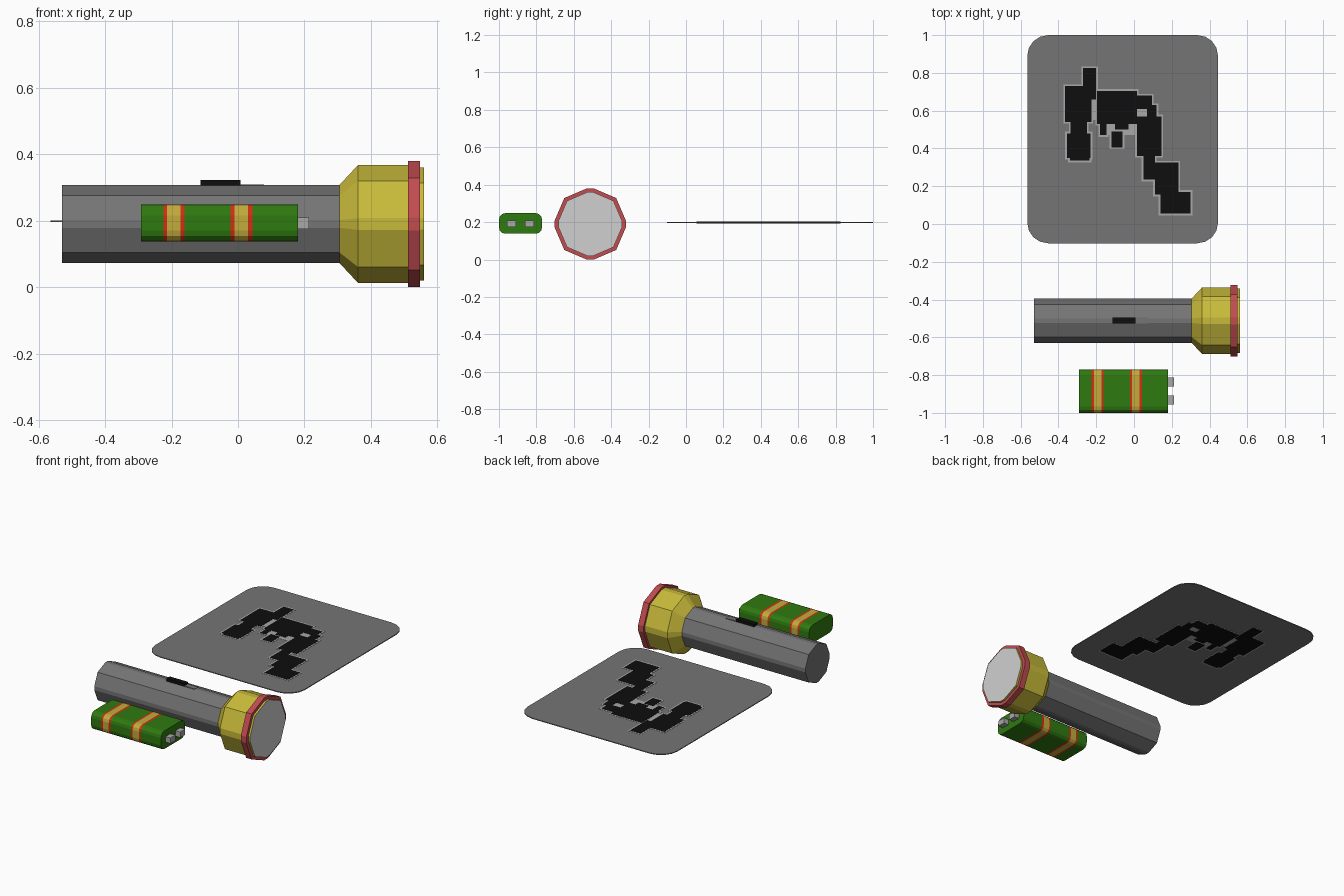
import bpy, bmesh, math

if "Cube" in bpy.data.objects:
    bpy.data.objects.remove(bpy.data.objects["Cube"])


def mat(name, r, g, b):
    lin = lambda c: ((c / 255 + 0.055) / 1.055) ** 2.4 if c > 10 else c / 255 / 12.92
    m = bpy.data.materials.new(name)
    m.diffuse_color = (lin(r), lin(g), lin(b), 1)
    m.use_nodes = True
    m.node_tree.nodes["Principled BSDF"].inputs["Base Color"].default_value = m.diffuse_color
    return m


GREY = mat("mid_grey", 117, 117, 117)
BLACK = mat("black", 14, 14, 14)
LIGHT = mat("light_grey", 168, 168, 168)
LENS = mat("lens_white", 208, 208, 208)
YELLOW = mat("head_yellow", 200, 186, 58)
RED = mat("ring_red", 194, 76, 80)
GREEN = mat("cell_green", 47, 122, 16)
BAND = mat("band_yellow", 196, 172, 60)
STRIPE = mat("stripe_red", 210, 46, 20)


def loft(name, rings, section, mats, seg=None, axis='x', centre=(0, 0), cap=0):
    """Skin a 2D section along an axis; rings = (position, scale)."""
    bm = bmesh.new()
    loops = []
    for t, s in rings:
        pts = [(centre[0] + u * s, centre[1] + v * s) for u, v in section]
        loops.append([bm.verts.new((t, u, v) if axis == 'x' else (u, v, t)) for u, v in pts])
    n = len(section)
    for k in range(len(loops) - 1):
        a, b = loops[k], loops[k + 1]
        for i in range(n):
            j = (i + 1) % n
            f = bm.faces.new((a[i], a[j], b[j], b[i]))
            f.material_index = seg[k] if seg else 0
    bm.faces.new(loops[0])
    bm.faces.new(loops[-1]).material_index = cap
    bmesh.ops.recalc_face_normals(bm, faces=bm.faces)
    return finish(name, bm, mats)


def finish(name, bm, mats):
    me = bpy.data.meshes.new(name)
    bm.to_mesh(me)
    bm.free()
    for m in mats:
        me.materials.append(m)
    ob = bpy.data.objects.new(name, me)
    bpy.context.collection.objects.link(ob)
    return ob


def add_box(bm, x0, x1, y0, y1, z0, z1):
    vs = bmesh.ops.create_cube(bm, size=1)['verts']
    for v in vs:
        v.co = (x0 if v.co.x < 0 else x1, y0 if v.co.y < 0 else y1, z0 if v.co.z < 0 else z1)


def box(name, m, *dims):
    bm = bmesh.new()
    add_box(bm, *dims)
    return finish(name, bm, [m])


def rounded_rect(w, h, r, segs):
    pts = []
    for q, (sx, sy) in enumerate(((1, 1), (-1, 1), (-1, -1), (1, -1))):
        for i in range(segs + 1):
            a = (q + i / segs) * math.pi / 2
            pts.append((sx * (w / 2 - r) + r * math.cos(a), sy * (h / 2 - r) + r * math.sin(a)))
    return pts


# Flashlight: octagon whose four axial corners are trimmed flat
trimmed = []
for q in range(4):
    c, s = round(math.cos(q * math.pi / 2)), round(math.sin(q * math.pi / 2))
    for u, v in ((1, -0.1), (1, 0.1), (0.73, 0.73)):
        trimmed.append((u * c - v * s, u * s + v * c))
CY, CZ = -0.512, 0.19
AX = dict(centre=(CY, CZ))
loft("flashlight_body", [(-0.53, 0.117), (0.31, 0.117)], trimmed, [GREY], **AX)
loft("flashlight_head", [(0.305, 0.117), (0.361, 0.177), (0.52, 0.177)], trimmed, [YELLOW], **AX)
loft("head_ring", [(0.511, 0.19), (0.548, 0.19)], trimmed, [RED], **AX)
loft("head_rim_and_lens", [(0.54, 0.17), (0.56, 0.17)], trimmed, [YELLOW, LENS], cap=1, **AX)
box("switch", BLACK, -0.113, 0.008, CY - 0.016, CY + 0.016, 0.30, 0.322)
box("switch_slot", GREY, 0.008, 0.078, CY - 0.016, CY + 0.016, 0.30, 0.309)

# Battery with coloured bands along its length
xs = [-0.292, -0.224, -0.213, -0.173, -0.161, -0.022, -0.011, 0.03, 0.043, 0.18]
loft("battery", [(x, 1) for x in xs], rounded_rect(0.23, 0.11, 0.033, 3),
     [GREEN, STRIPE, BAND], seg=[0, 1, 2, 1, 0, 1, 2, 1, 0], centre=(-0.885, 0.193))
for i, y in enumerate((-0.932, -0.837)):
    box("battery_contact_%d" % (i + 1), LIGHT, 0.175, 0.213, y - 0.024, y + 0.024, 0.175, 0.209)

# Thin sheet with rounded corners
Z0, Z1 = 0.1955, 0.2005
loft("sheet", [(Z0, 1), (Z1, 1)], rounded_rect(1.01, 1.102, 0.11, 4), [GREY],
     axis='z', centre=(-0.06, 0.449))

# Irregular dark patch: overlapping plates, showing on both sides of the sheet
patches = [
    (-0.27, -0.20, 0.66, 0.825), (-0.365, -0.225, 0.54, 0.73), (-0.335, -0.25, 0.46, 0.55),
    (-0.355, -0.23, 0.35, 0.48), (-0.34, -0.235, 0.335, 0.36), (-0.195, 0.015, 0.53, 0.705),
    (0.0, 0.095, 0.61, 0.68), (0.015, 0.145, 0.36, 0.57), (0.07, 0.12, 0.55, 0.63),
    (-0.12, -0.06, 0.405, 0.49), (-0.18, -0.145, 0.47, 0.54), (-0.10, -0.03, 0.50, 0.54),
    (0.05, 0.11, 0.235, 0.37), (0.11, 0.235, 0.155, 0.325), (0.14, 0.30, 0.055, 0.17)]
halo = [(0.01, 0.06, 0.50, 0.61), (-0.14, 0.0, 0.48, 0.54), (-0.215, -0.19, 0.56, 0.68)]
for name, m, rects, grow, lift in (("patch_edge", LIGHT, patches + halo, 0.009, 0.001),
                                   ("dark_patch", BLACK, patches, 0.0, 0.002)):
    bm = bmesh.new()
    for x0, x1, y0, y1 in rects:
        add_box(bm, x0 - grow, x1 + grow, y0 - grow, y1 + grow, Z0 - lift, Z1 + lift)
    finish(name, bm, [m])
